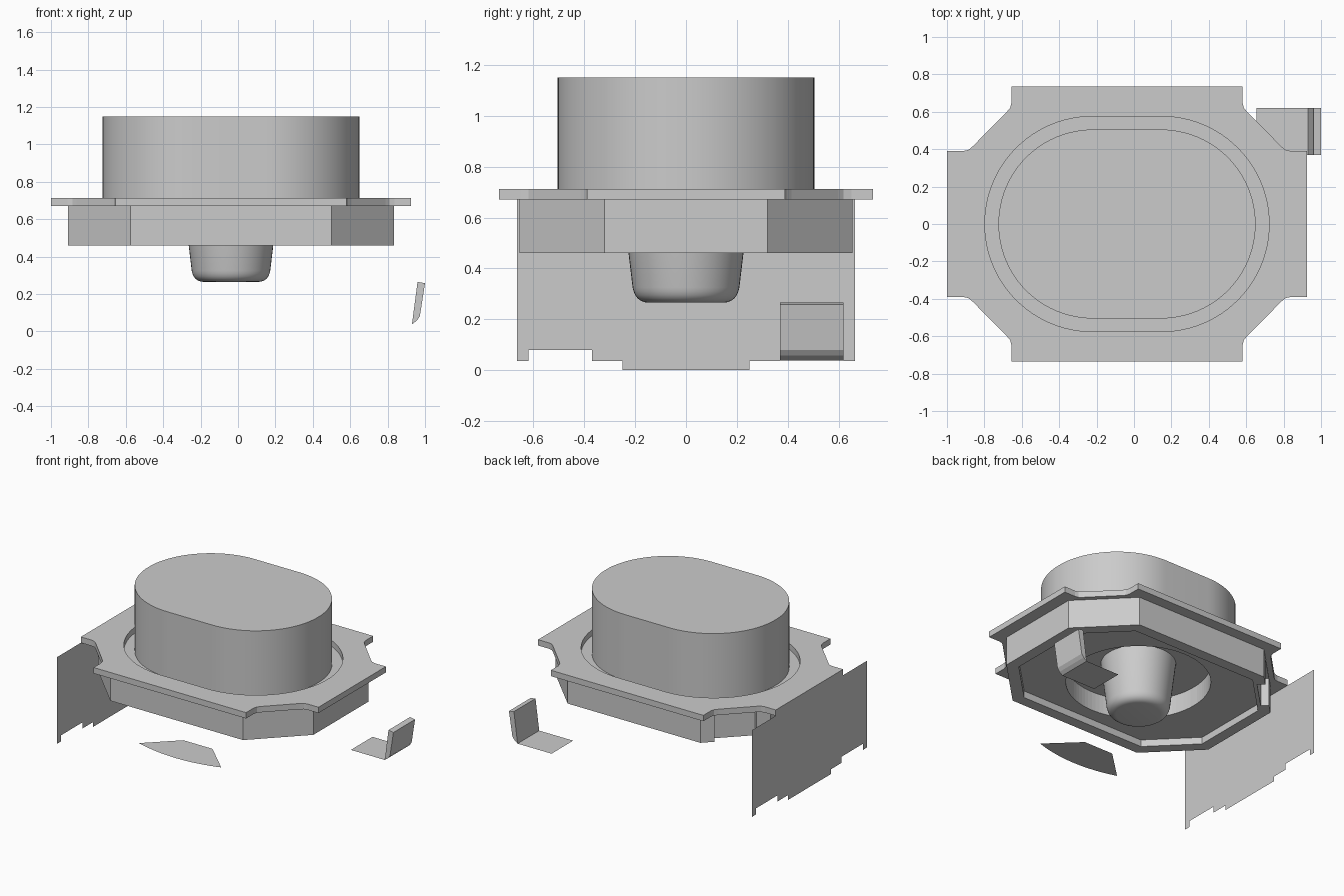
import bpy, bmesh, math

if "Cube" in bpy.data.objects:
    bpy.data.objects.remove(bpy.data.objects["Cube"])

CX = -0.0375  # centre line of the switch body

grey = bpy.data.materials.new("plain_grey")
grey.diffuse_color = (0.6, 0.6, 0.6, 1)
grey.use_nodes = True
grey.node_tree.nodes["Principled BSDF"].inputs["Base Color"].default_value = grey.diffuse_color


def finish(name, bm, smooth=False):
    bmesh.ops.recalc_face_normals(bm, faces=bm.faces)
    mesh = bpy.data.meshes.new(name)
    bm.to_mesh(mesh)
    bm.free()
    mesh.materials.append(grey)
    ob = bpy.data.objects.new(name, mesh)
    bpy.context.collection.objects.link(ob)
    if smooth:
        bpy.ops.object.select_all(action='DESELECT')
        ob.select_set(True)
        bpy.context.view_layer.objects.active = ob
        bpy.ops.object.shade_smooth_by_angle(angle=math.radians(30))
    return ob


def sheet(name, pts):
    """Single flat face through 3D points."""
    bm = bmesh.new()
    bm.faces.new([bm.verts.new(p) for p in pts])
    return finish(name, bm)


def prism(name, pts, vec, smooth=False):
    """Flat 3D outline extruded along a vector."""
    bm = bmesh.new()
    face = bm.faces.new([bm.verts.new(p) for p in pts])
    ext = bmesh.ops.extrude_face_region(bm, geom=[face], use_keep_orig=True)
    verts = [g for g in ext['geom'] if isinstance(g, bmesh.types.BMVert)]
    bmesh.ops.translate(bm, verts=verts, vec=vec)
    return finish(name, bm, smooth)


def slab(name, outline, z0, z1, smooth=False):
    return prism(name, [(x, y, z0) for x, y in outline], (0, 0, z1 - z0), smooth)


def mirrored(quarter):
    """Full outline from one quarter, running from the y side to the x side."""
    half = quarter + [(x, -y) for x, y in reversed(quarter)]
    full = half + [(-x, y) for x, y in reversed(half)]
    return [(CX + x, y) for x, y in full]


def stadium(r, straight, n=24):
    q = [(straight + r * math.sin(i * math.pi / 2 / n),
          r * math.cos(i * math.pi / 2 / n)) for i in range(n)]
    full = mirrored(q)
    return full


def octagon(inset):
    k = inset * 0.414
    return mirrored([(0.5375 - k, 0.655 - inset), (0.8725 - inset, 0.32 - k)])


def cut(target, cutter):
    mod = target.modifiers.new("cut", 'BOOLEAN')
    mod.operation = 'DIFFERENCE'
    mod.solver = 'EXACT'
    mod.object = cutter
    bpy.ops.object.select_all(action='DESELECT')
    target.select_set(True)
    bpy.context.view_layer.objects.active = target
    bpy.ops.object.modifier_apply(modifier=mod.name)
    bpy.data.objects.remove(cutter)


# Cover plate with notched corners and an oval opening
plate = slab("cover_plate", mirrored([(0.6175, 0.735), (0.6175, 0.65), (0.625, 0.62),
             (0.645, 0.597), (0.825, 0.415), (0.848, 0.396), (0.875, 0.39),
             (0.9625, 0.39)]), 0.67, 0.713)
cut(plate, slab("opening_cutter", stadium(0.575, 0.185), 0.6, 0.8))

# Button
slab("button", stadium(0.505, 0.1825), 0.67, 1.15, True)

# Housing: octagonal, open below, with a notch in the back left corner
body = slab("housing", octagon(0), 0.46, 0.67)
cut(body, slab("pocket_cutter", octagon(0.08), 0.4, 0.51))
cut(body, slab("well_cutter", stadium(0.48, 0.0), 0.4, 0.65))
mx, my, s = CX - 0.705, 0.4875, math.sqrt(0.5)
notch = [(mx - s * d + s * w, my + s * d + s * w)
         for d, w in ((-0.055, -0.14), (0.1, -0.14), (0.1, 0.14), (-0.055, 0.14))]
cut(body, slab("notch_cutter", notch, 0.4, 0.665))

# Tapered peg with a rounded lower edge
bm = bmesh.new()
R = 0.06
profile = [(0.25, 0.66), (0.21, 0.265 + R)]
profile += [(0.148 + R * math.cos(a), 0.265 + R - R * math.sin(a))
            for a in (i * math.pi / 12 for i in range(1, 7))]
rings = [[bm.verts.new((CX + r * math.cos(k * math.tau / 48),
                        r * math.sin(k * math.tau / 48), z)) for k in range(48)]
         for r, z in profile]
for a, b in zip(rings, rings[1:]):
    for k in range(48):
        j = (k + 1) % 48
        bm.faces.new((a[k], a[j], b[j], b[k]))
bm.faces.new(rings[0])
bm.faces.new(rings[-1])
finish("peg", bm, True)

# Side sheet at the far left, with a stepped lower edge
steps = [(0.665, 0.035), (0.62, 0.035), (0.62, 0.08), (0.37, 0.08),
         (0.37, 0.035), (0.25, 0.035), (0.25, 0)]
edge = [(0.665, 0.67)] + steps
sheet("side_sheet", [(-1, y, z) for y, z in edge]
      + [(-1, -y, z) for y, z in reversed(edge)])

# Bent terminal: upright tab and flat foot
prism("terminal_tab", [(0.93, 0.37, 0.038), (0.955, 0.37, 0.057), (0.972, 0.37, 0.08),
                       (1.0, 0.37, 0.258), (0.96, 0.37, 0.265)], (0, 0.25, 0))
sheet("terminal_foot", [(0.655, 0.37, 0.038), (0.93, 0.37, 0.038),
                        (0.93, 0.62, 0.038), (0.655, 0.62, 0.038)])

# Loose flat piece with a curved front edge
arc = [(CX + 0.333 * t, -0.616 - 0.053 * (1 - t * t))
       for t in (i / 8 for i in range(-8, 9))]
sheet("front_flat_piece", [(x, y, 0.19) for x, y in arc]
      + [(CX + 0.118, -0.41, 0.19), (CX - 0.118, -0.41, 0.19)])
